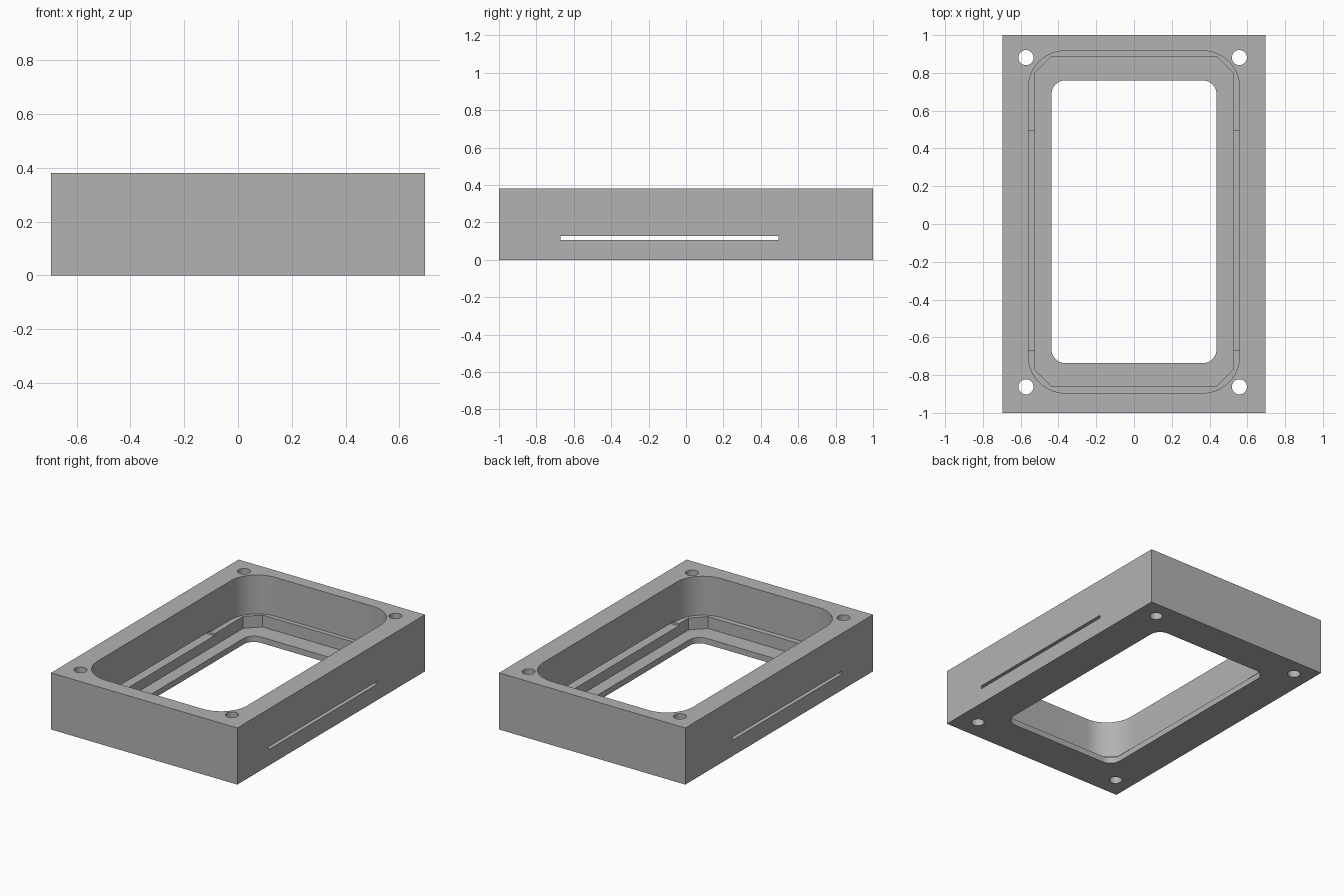
import bpy, bmesh, math

cube = bpy.data.objects.get("Cube")
if cube:
    bpy.data.objects.remove(cube, do_unlink=True)

HALF_W, HEIGHT = 0.695, 0.382
LEDGE_Z, FLOOR_Z, ABOVE, BELOW = 0.12, 0.04, 0.5, -0.1

grey = bpy.data.materials.new("plain grey")
grey.use_nodes = True
colour = (0.45, 0.45, 0.45, 1)
grey.diffuse_color = colour
grey.node_tree.nodes["Principled BSDF"].inputs["Base Color"].default_value = colour


def rounded_rect(half_x, y0, y1, radius, steps):
    """Outline with rounded corners; one step gives a straight chamfer."""
    centres = [(half_x - radius, y1 - radius), (radius - half_x, y1 - radius),
               (radius - half_x, y0 + radius), (half_x - radius, y0 + radius)]
    return [(cx + radius * math.cos(a), cy + radius * math.sin(a))
            for i, (cx, cy) in enumerate(centres)
            for a in [(i + s / steps) * math.pi / 2 for s in range(steps + 1)]]


def circle(x, y, radius, sides=32):
    return [(x + radius * math.cos(2 * math.pi * i / sides),
             y + radius * math.sin(2 * math.pi * i / sides)) for i in range(sides)]


def rect(half_x, y0, y1):
    return [(half_x, y0), (half_x, y1), (-half_x, y1), (-half_x, y0)]


def prism(name, outline, z0, z1):
    bm = bmesh.new()
    base = bm.faces.new([bm.verts.new((x, y, z0)) for x, y in outline])
    top = bmesh.ops.extrude_face_region(bm, geom=[base])["geom"]
    bmesh.ops.translate(bm, vec=(0, 0, z1 - z0),
                        verts=[v for v in top if isinstance(v, bmesh.types.BMVert)])
    bmesh.ops.recalc_face_normals(bm, faces=bm.faces)
    mesh = bpy.data.meshes.new(name)
    bm.to_mesh(mesh)
    bm.free()
    mesh.materials.append(grey)
    obj = bpy.data.objects.new(name, mesh)
    bpy.context.scene.collection.objects.link(obj)
    return obj


# Solid block
frame = prism("enclosure_frame", rect(HALF_W, -1, 1), 0, HEIGHT)

# Main cavity, chamfered lower pocket, floor opening and side slots
cutters = [
    prism("cavity_cutter", rounded_rect(0.559, -0.895, 0.917, 0.196, 16), LEDGE_Z, ABOVE),
    prism("pocket_cutter", rounded_rect(0.523, -0.859, 0.886, 0.085, 1), FLOOR_Z, ABOVE),
    prism("opening_cutter", rounded_rect(0.437, -0.737, 0.761, 0.074, 10), BELOW, ABOVE),
    prism("slot_cutter", rect(1, -0.67, 0.495), 0.107, 0.127),
]
# Corner screw holes
for x in (-0.572, 0.558):
    for y in (-0.862, 0.881):
        cutters.append(prism("screw_hole_cutter", circle(x, y, 0.04), BELOW, ABOVE))

# Cut everything, then discard the cutters
bpy.context.view_layer.objects.active = frame
for cutter in cutters:
    cutter.hide_render = True
    mod = frame.modifiers.new(cutter.name, "BOOLEAN")
    mod.operation, mod.solver, mod.object = "DIFFERENCE", "EXACT", cutter
    bpy.ops.object.modifier_apply(modifier=mod.name)
    bpy.data.objects.remove(cutter, do_unlink=True)

# Smooth the curved walls, keep the edges sharp
bpy.ops.object.select_all(action="DESELECT")
frame.select_set(True)
bpy.ops.object.shade_smooth_by_angle(angle=math.radians(30))
